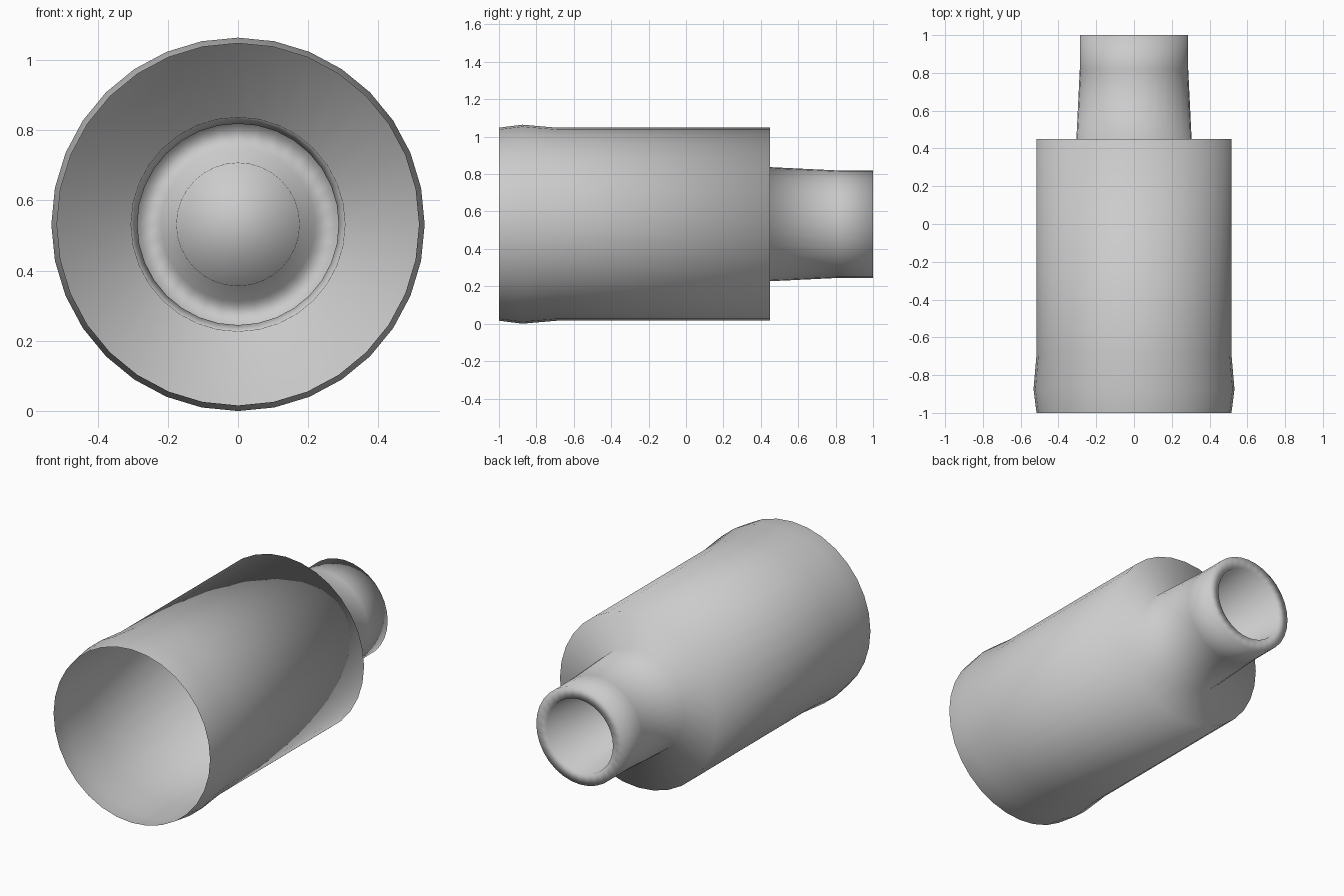
import bpy, bmesh, math

if "Cube" in bpy.data.objects:
    bpy.data.objects.remove(bpy.data.objects["Cube"])

SIDES = 32
CENTRE_Z = 0.532

# Shell profile (y, radius): open front, flared rim, shoulder, neck, recessed cup
PROFILE = [
    (-1.0, 0.516), (-0.875, 0.532), (-0.69, 0.516), (0.45, 0.516),
    (0.45, 0.305), (0.82, 0.287), (1.0, 0.287),
    (1.0, 0.219), (0.55, 0.176),
]


def lathe_y(name, profile, cap_end):
    bm = bmesh.new()
    rings = []
    for y, r in profile:
        rings.append([bm.verts.new((r * math.sin(2 * math.pi * i / SIDES), y,
                                    CENTRE_Z + r * math.cos(2 * math.pi * i / SIDES)))
                      for i in range(SIDES)])
    for a, b in zip(rings, rings[1:]):
        for i in range(SIDES):
            j = (i + 1) % SIDES
            bm.faces.new((a[i], b[i], b[j], a[j]))
    if cap_end:
        bm.faces.new(rings[-1])
    bmesh.ops.recalc_face_normals(bm, faces=bm.faces)
    # Outer wall must face away from the axis
    bm.faces.ensure_lookup_table()
    wall = bm.faces[2 * SIDES]
    c = wall.calc_center_median()
    if wall.normal.x * c.x + wall.normal.z * (c.z - CENTRE_Z) < 0:
        bmesh.ops.reverse_faces(bm, faces=bm.faces)
    for f in bm.faces:
        f.smooth = True
    mesh = bpy.data.meshes.new(name)
    bm.to_mesh(mesh)
    bm.free()
    obj = bpy.data.objects.new(name, mesh)
    bpy.context.collection.objects.link(obj)
    return obj


# One continuous smooth-shaded shell
lathe_y("necked_sleeve", PROFILE, cap_end=True)
